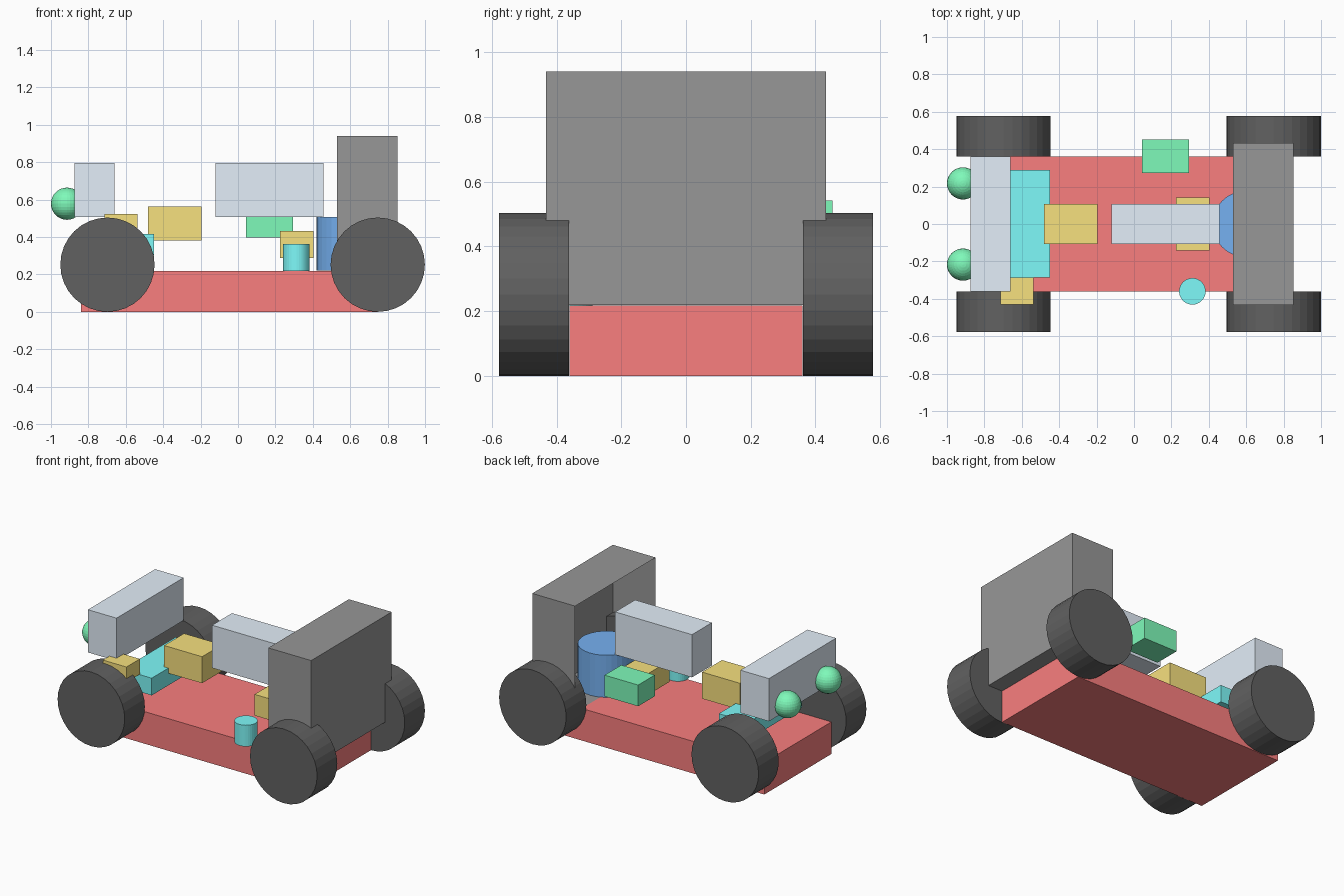
import bpy, bmesh
from math import pi

if "Cube" in bpy.data.objects:
    bpy.data.objects.remove(bpy.data.objects["Cube"])


def material(name, rgb):
    m = bpy.data.materials.new(name)
    m.diffuse_color = (*rgb, 1)
    m.use_nodes = True
    m.node_tree.nodes["Principled BSDF"].inputs["Base Color"].default_value = m.diffuse_color
    return m


RED = material("red", (0.95, 0.21, 0.21))
BLUE = material("blue", (0.18, 0.44, 0.88))
GREEN = material("green", (0.21, 0.95, 0.49))
YELLOW = material("yellow", (0.93, 0.75, 0.21))
CYAN = material("cyan", (0.21, 0.95, 0.95))
PALE = material("pale", (0.77, 0.86, 0.95))
GREY = material("grey", (0.31, 0.31, 0.31))
DARK = material("dark", (0.119, 0.119, 0.119))


def finish(name, mat):
    ob = bpy.context.object
    ob.name = name
    ob.data.materials.append(mat)
    return ob


def box(name, x, y, z, mat):
    bpy.ops.mesh.primitive_cube_add(size=1)
    ob = finish(name, mat)
    for v in ob.data.vertices:
        v.co = [r[0] + (c + 0.5) * (r[1] - r[0]) for c, r in zip(v.co, (x, y, z))]
    return ob


def cylinder(name, loc, r, depth, mat, rot=(0, 0, 0)):
    bpy.ops.mesh.primitive_cylinder_add(vertices=32, radius=r, depth=depth,
                                        location=loc, rotation=rot)
    return finish(name, mat)


# chassis slab
box("chassis", (-0.84, 0.745), (-0.36, 0.36), (0, 0.218), RED)

# rear housing: thin shell, open towards the middle
shell = box("rear_housing", (0.53, 0.852), (-0.432, 0.432), (0.219, 0.94), GREY)
bm = bmesh.new()
bm.from_mesh(shell.data)
bm.normal_update()
gone = [f for f in bm.faces if f.normal.x < -0.9]
bmesh.ops.delete(bm, geom=gone, context='FACES_ONLY')
bm.to_mesh(shell.data)
bm.free()

# wheels and head lamps, both sides
for side, s in (("left", 1), ("right", -1)):
    for end, x in (("front", -0.698), ("rear", 0.747)):
        cylinder(f"wheel_{end}_{side}", (x, s * 0.47, 0.252), 0.252, 0.216,
                 DARK, (pi / 2, 0, 0))
    bpy.ops.mesh.primitive_uv_sphere_add(segments=32, ring_count=16, radius=0.086,
                                         location=(-0.914, s * 0.217, 0.578))
    finish(f"lamp_{side}", GREEN)

# upper blocks
box("front_block", (-0.875, -0.66), (-0.36, 0.36), (0.506, 0.796), PALE)
box("middle_block", (-0.12, 0.457), (-0.107, 0.107), (0.506, 0.796), PALE)

# inner components
box("front_tray", (-0.67, -0.448), (-0.286, 0.288), (0.3, 0.417), CYAN)
box("centre_unit", (-0.48, -0.195), (-0.107, 0.107), (0.382, 0.562), YELLOW)
box("rear_unit", (0.224, 0.403), (-0.142, 0.143), (0.288, 0.432), YELLOW)
box("corner_unit", (-0.714, -0.537), (-0.43, -0.286), (0.42, 0.524), YELLOW)
box("side_unit", (0.043, 0.295), (0.273, 0.452), (0.398, 0.542), GREEN)

# upright drums
cylinder("large_drum", (0.597, 0, 0.363), 0.177, 0.286, BLUE)
cylinder("small_drum", (0.312, -0.36, 0.29), 0.071, 0.144, CYAN)
